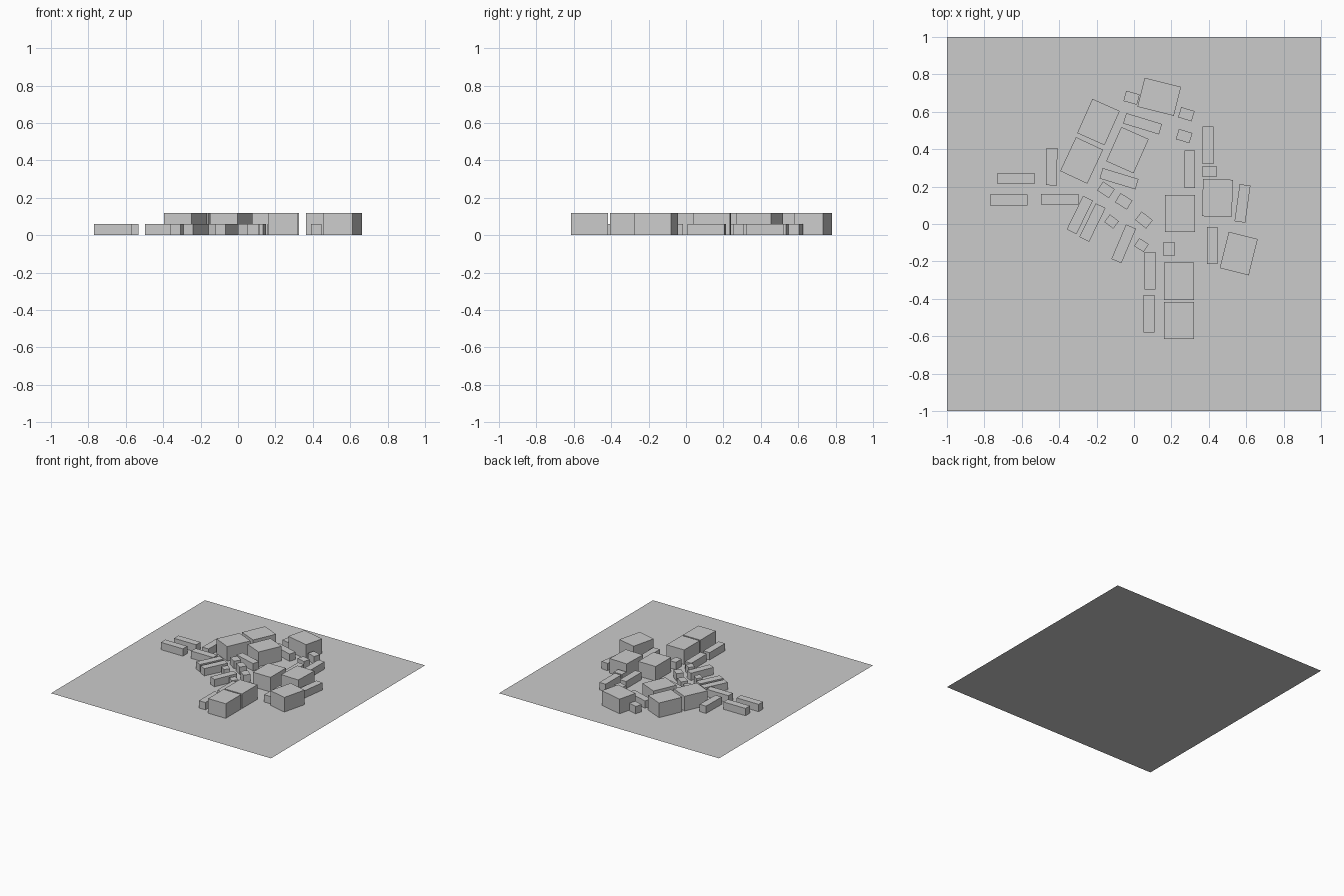
import bpy, math

def block(name, cx, cy, angle, size):
    w, d, h = size
    bpy.ops.mesh.primitive_cube_add(size=1, location=(cx, cy, h / 2),
                                    rotation=(0, 0, math.radians(angle)))
    ob = bpy.context.object
    ob.name = name
    ob.scale = size
    bpy.ops.object.transform_apply(location=False, rotation=False, scale=True)

# flat site plane
bpy.ops.mesh.primitive_plane_add(size=2)
bpy.context.object.name = "site_plane"

# tall blocks: x, y, rotation
BIG = (0.16, 0.20, 0.12)
for x, y, a in [(0.135, 0.68, 76), (-0.19, 0.545, -24), (-0.28, 0.34, -25),
                (-0.035, 0.395, -24), (0.246, 0.056, 0), (0.446, 0.139, -2),
                (0.56, -0.158, -14), (0.24, -0.305, 0), (0.24, -0.516, 0)]:
    block("tall_block", x, y, a, BIG)

# long low blocks
LONG = (0.058, 0.20, 0.06)
for x, y, a in [(-0.631, 0.243, 90), (-0.67, 0.128, 90), (-0.398, 0.132, 90),
                (-0.44, 0.307, -1), (0.046, 0.536, 73), (-0.08, 0.242, 73),
                (0.395, 0.42, 0), (0.298, 0.293, 0), (0.58, 0.11, -8),
                (0.418, -0.115, 0), (0.085, -0.249, 0), (0.08, -0.48, 0),
                (-0.29, 0.048, -26), (-0.222, 0.008, -26), (-0.055, -0.106, -23)]:
    block("long_low_block", x, y, a, LONG)

# small low blocks
SMALL = (0.075, 0.057, 0.06)
for x, y, a in [(-0.013, 0.675, -15), (0.28, 0.587, -17), (0.268, 0.47, -17),
                (0.403, 0.281, 0), (-0.15, 0.183, -33), (-0.055, 0.121, -32),
                (0.053, 0.021, -38), (0.187, -0.133, 90)]:
    block("small_block", x, y, a, SMALL)

# smallest blocks
for x, y, a in [(-0.12, 0.013, -37), (0.04, -0.113, -33)]:
    block("tiny_block", x, y, a, (0.06, 0.05, 0.06))
